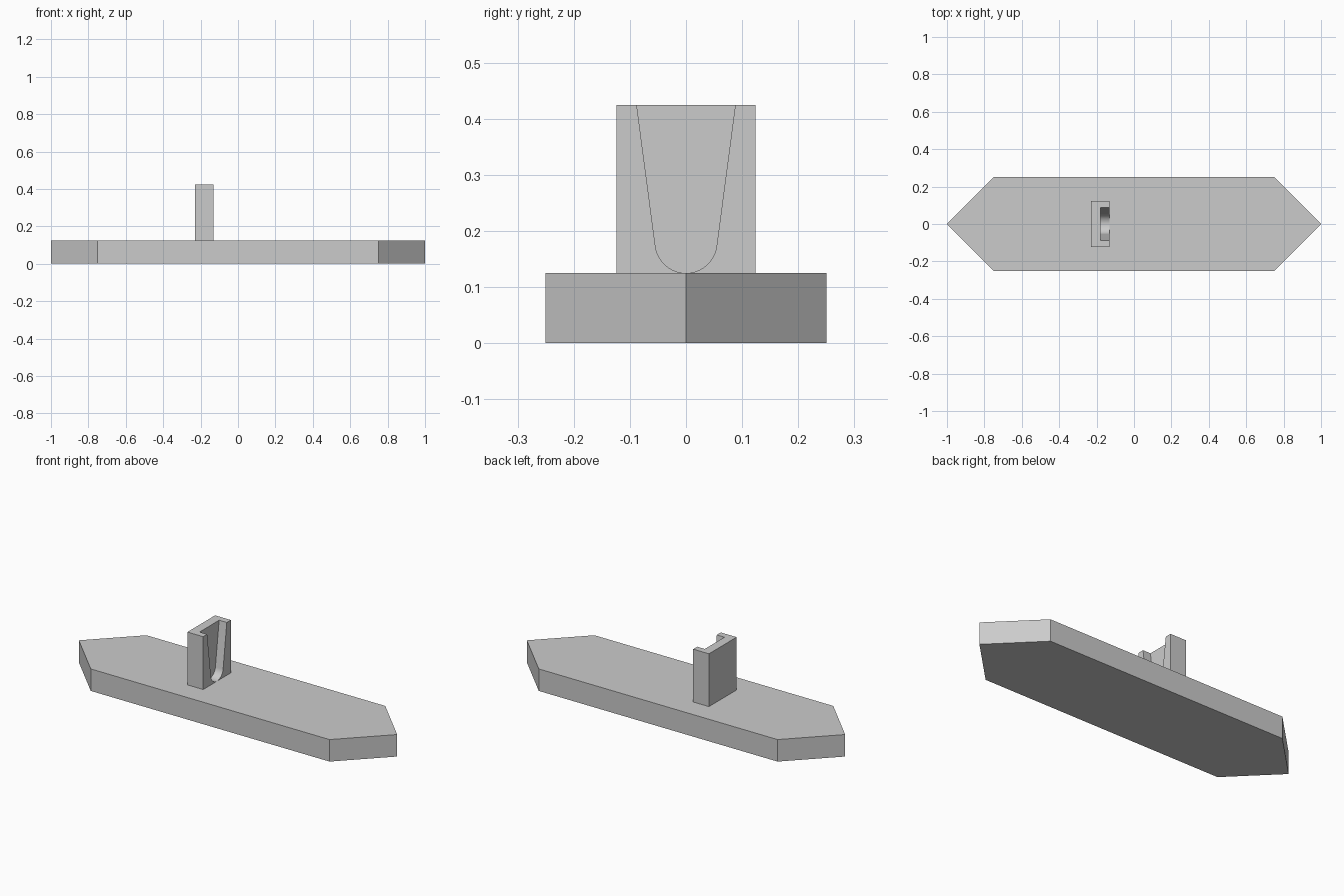
import bpy
import bmesh
from math import sin, cos, radians
from mathutils import Vector

cube = bpy.data.objects.get("Cube")
if cube:
    bpy.data.objects.remove(cube, do_unlink=True)

grey = bpy.data.materials.new("plain grey")
grey.use_nodes = True
colour = (0.6, 0.6, 0.6, 1)
grey.diffuse_color = colour
grey.node_tree.nodes["Principled BSDF"].inputs["Base Color"].default_value = colour


def prism(name, outline, direction):
    """Extrude a closed outline along a direction into a solid."""
    bm = bmesh.new()
    face = bm.faces.new([bm.verts.new(p) for p in outline])
    result = bmesh.ops.extrude_face_region(bm, geom=[face], use_keep_orig=True)
    moved = [v for v in result["geom"] if isinstance(v, bmesh.types.BMVert)]
    bmesh.ops.translate(bm, verts=moved, vec=Vector(direction))
    bmesh.ops.recalc_face_normals(bm, faces=bm.faces[:])
    mesh = bpy.data.meshes.new(name)
    bm.to_mesh(mesh)
    bm.free()
    mesh.materials.append(grey)
    obj = bpy.data.objects.new(name, mesh)
    bpy.context.collection.objects.link(obj)
    return obj


def activate(obj):
    bpy.ops.object.select_all(action="DESELECT")
    obj.select_set(True)
    bpy.context.view_layer.objects.active = obj


# Flat hull pointed at both ends
deck = 0.125
hull = prism("hull", [(-1, 0, 0), (-0.75, -0.25, 0), (0.75, -0.25, 0),
                      (1, 0, 0), (0.75, 0.25, 0), (-0.75, 0.25, 0)], (0, 0, deck))

# Upright block, sunk slightly into the deck
back, front, half, top = -0.231, -0.132, 0.124, 0.425
base = deck - 0.02
block = prism("upright_block", [(back, -half, base), (front, -half, base),
                                (front, half, base), (back, half, base)],
              (0, 0, top - base))

# Tapered round-bottomed groove, open at the top and on the +x face
radius, lean, steps = 0.055, 7.6, 24
floor = -0.18
centre = deck + radius
sweep = [radians(-180 + lean + (180 - 2 * lean) * i / steps) for i in range(steps + 1)]
arc = [(floor, radius * cos(a), centre + radius * sin(a)) for a in sweep]
rim = 0.0945
ends = [(floor, rim, top + 0.05), (floor, -rim, top + 0.05)]
cutter = prism("groove_cutter", arc + ends, (0.1, 0, 0))
cutter.hide_render = True

activate(block)
cut = block.modifiers.new("groove", "BOOLEAN")
cut.operation = "DIFFERENCE"
cut.solver = "EXACT"
cut.object = cutter
bpy.ops.object.modifier_apply(modifier=cut.name)
bpy.data.objects.remove(cutter, do_unlink=True)
activate(block)
bpy.ops.object.shade_smooth_by_angle(angle=radians(30))
